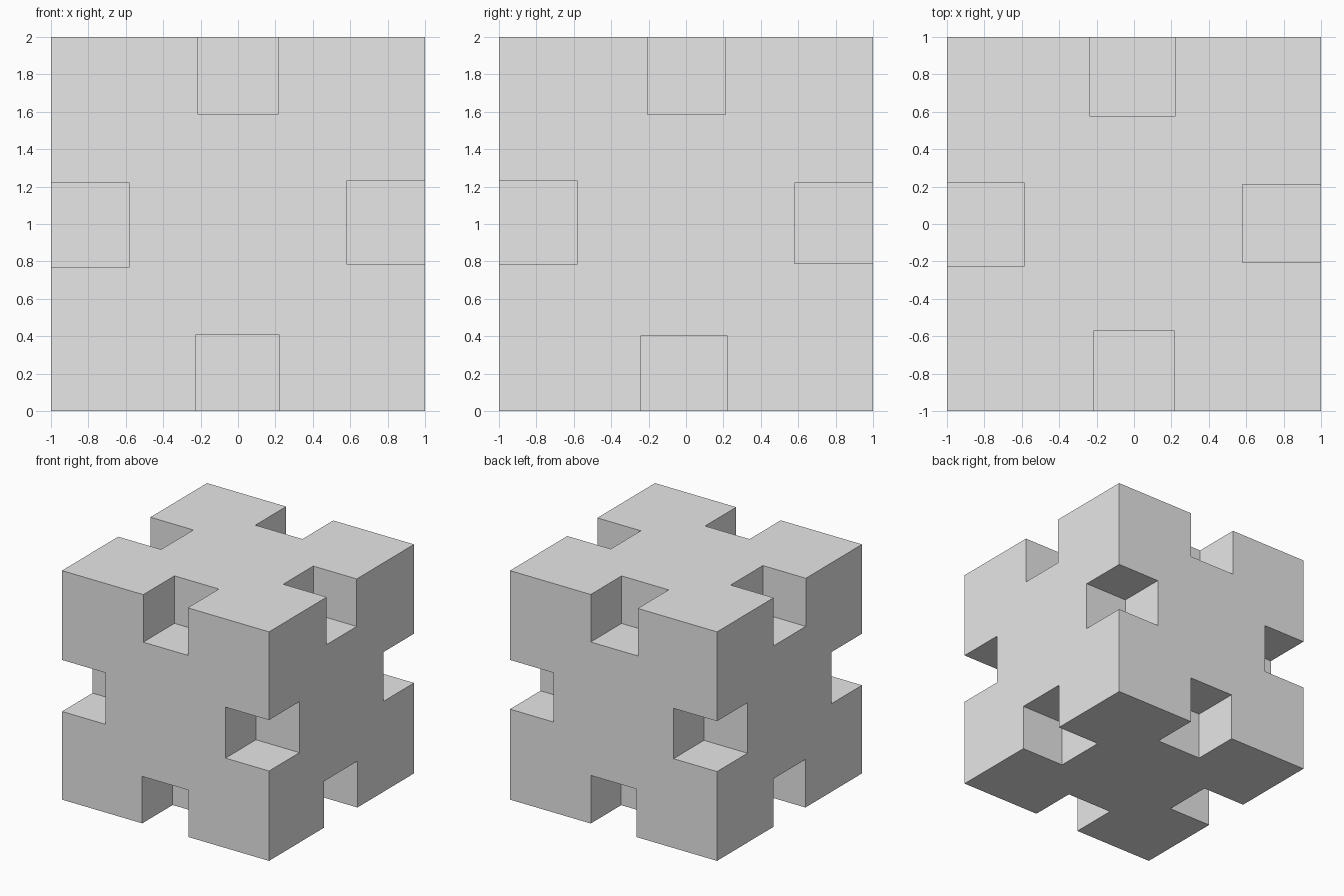
import bpy
import bmesh
from mathutils import Vector

old = bpy.data.objects.get("Cube")
if old:
    bpy.data.objects.remove(old, do_unlink=True)

grey = bpy.data.materials.new("light grey")
grey.use_nodes = True
colour = (0.8, 0.8, 0.8, 1)
grey.diffuse_color = colour
grey.node_tree.nodes["Principled BSDF"].inputs["Base Color"].default_value = colour

CENTRE = Vector((0, 0, 1))
OUTER = 1.1  # cutters reach slightly past the block


def add_box(bm, low, high):
    """Axis-aligned box between two corners."""
    verts = bmesh.ops.create_cube(bm, size=1)["verts"]
    low, high = Vector(low), Vector(high)
    for v in verts:
        v.co = (low + high) / 2 + v.co * (high - low)


def make_object(name, bm):
    mesh = bpy.data.meshes.new(name)
    bm.to_mesh(mesh)
    bm.free()
    mesh.materials.append(grey)
    obj = bpy.data.objects.new(name, mesh)
    bpy.context.collection.objects.link(obj)
    return obj


def add_notch(bm, edge, start, end, floors):
    """Notch in the edge whose direction is the zero axis of `edge`."""
    low, high = Vector(), Vector()
    floors = iter(floors)
    for axis, side in enumerate(edge):
        if side == 0:
            low[axis], high[axis] = start, end
        else:
            span = sorted((side * next(floors), side * OUTER))
            low[axis], high[axis] = span
    add_box(bm, low + CENTRE, high + CENTRE)


# Solid block
bm = bmesh.new()
add_box(bm, (-1, -1, 0), (1, 1, 2))
block = make_object("notched_block", bm)

# One notch per edge: edge side, start and end along it, two floor distances
notches = [
    # edges along x
    ((0, -1, 1), -0.215, 0.215, (0.57, 0.585)),
    ((0, 1, 1), -0.235, 0.22, (0.575, 0.585)),
    ((0, -1, -1), -0.225, 0.22, (0.58, 0.59)),
    ((0, 1, -1), -0.22, 0.22, (0.58, 0.58)),
    # edges along y
    ((1, 0, 1), -0.205, 0.21, (0.58, 0.585)),
    ((-1, 0, 1), -0.225, 0.22, (0.585, 0.58)),
    ((1, 0, -1), -0.24, 0.22, (0.58, 0.595)),
    ((-1, 0, -1), -0.22, 0.22, (0.58, 0.58)),
    # edges along z
    ((1, -1, 0), -0.215, 0.23, (0.58, 0.58)),
    ((-1, -1, 0), -0.23, 0.22, (0.58, 0.58)),
    ((1, 1, 0), -0.21, 0.22, (0.58, 0.58)),
    ((-1, 1, 0), -0.22, 0.22, (0.58, 0.58)),
]
bm = bmesh.new()
for notch in notches:
    add_notch(bm, *notch)
cutter = make_object("notch_cutter", bm)
cutter.hide_render = True

# Cut the notches, then drop the helper
cut = block.modifiers.new("notches", "BOOLEAN")
cut.operation = "DIFFERENCE"
cut.solver = "EXACT"
cut.object = cutter
bpy.context.view_layer.objects.active = block
bpy.ops.object.modifier_apply(modifier=cut.name)
bpy.data.objects.remove(cutter, do_unlink=True)
